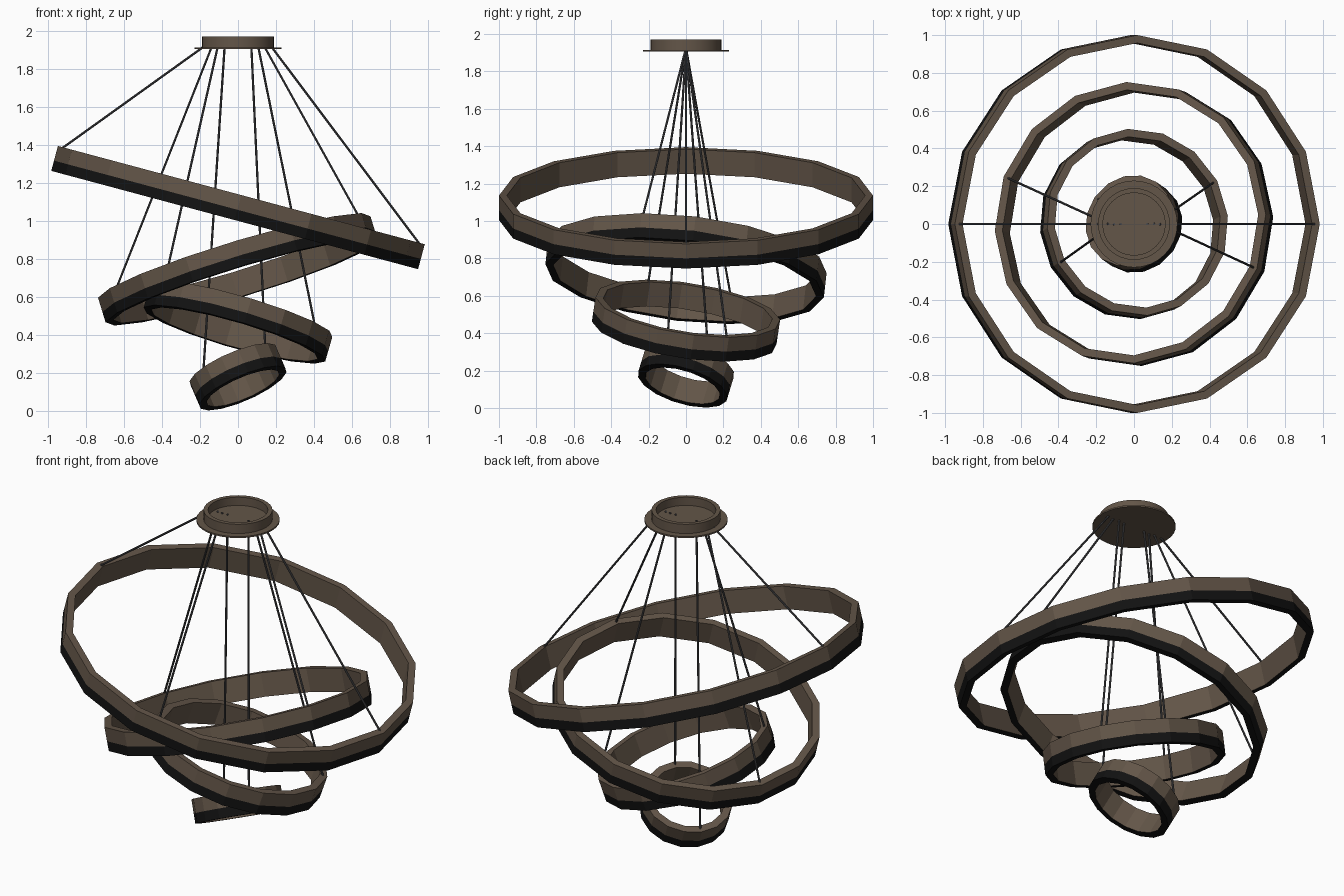
import bpy, bmesh, math
from mathutils import Vector, Matrix

if "Cube" in bpy.data.objects:
    bpy.data.objects.remove(bpy.data.objects["Cube"])


def material(name, rgb):
    m = bpy.data.materials.new(name)
    m.diffuse_color = (*rgb, 1)
    m.use_nodes = True
    m.node_tree.nodes["Principled BSDF"].inputs["Base Color"].default_value = m.diffuse_color
    return m


bronze = material("bronze", (0.125, 0.092, 0.065))
black = material("black", (0.006, 0.006, 0.006))
steel = material("cable_grey", (0.07, 0.07, 0.075))


def lathe(name, profile, sides, mats, closed=False, dark=()):
    """Spin an (r, z) profile round z; profile edges in 'dark' use material 1."""
    bm = bmesh.new()
    rows = []
    for r, z in profile:
        if r == 0:
            rows.append([bm.verts.new((0, 0, z))] * sides)
        else:
            rows.append([bm.verts.new((r * math.cos(a), r * math.sin(a), z))
                         for a in (math.tau * i / sides for i in range(sides))])
    n = len(rows)
    for k in range(n if closed else n - 1):
        a, b = rows[k], rows[(k + 1) % n]
        for i in range(sides):
            j = (i + 1) % sides
            quad = list(dict.fromkeys((a[i], a[j], b[j], b[i])))
            f = bm.faces.new(quad)
            f.material_index = 1 if k in dark else 0
    bmesh.ops.recalc_face_normals(bm, faces=bm.faces)
    me = bpy.data.meshes.new(name)
    bm.to_mesh(me)
    bm.free()
    for m in mats:
        me.materials.append(m)
    ob = bpy.data.objects.new(name, me)
    bpy.context.collection.objects.link(ob)
    return ob


def cable(name, a, b, radius=0.006):
    a, b = Vector(a), Vector(b)
    d = b - a
    ob = lathe(name, [(0, 0), (radius, 0), (radius, d.length), (0, d.length)], 8, [steel])
    ob.matrix_world = Matrix.Translation(a) @ d.to_track_quat('Z', 'Y').to_matrix().to_4x4()


# ceiling canopy: flange, raised rim and recessed floor
canopy = lathe("canopy", [(0, 1.905), (0.23, 1.905), (0.23, 1.914), (0.19, 1.914),
                          (0.19, 1.97), (0.165, 1.97), (0.165, 1.92), (0, 1.92)],
               32, [bronze])
bpy.context.view_layer.objects.active = canopy
canopy.select_set(True)
bpy.ops.object.shade_smooth_by_angle(angle=math.radians(30))

# tilted rings: radius, centre height, tilt, direction of the high side, cable offset
H, T = 0.068, 0.042
rings = [("large", 1.00, 1.07, 15, 180, 0.17),
         ("medium", 0.75, 0.745, 18, -20, 0.135),
         ("small", 0.50, 0.467, 18, 207.5, 0.105),
         ("smallest", 0.25, 0.179, 28, -35, 0.07)]
for name, r, z, tilt, turn, off in rings:
    prof = [(r - T, H), (r, H), (r, -0.012), (r, -H), (r - T, -H)]
    ring = lathe(name + "_ring", prof, 16, [bronze, black], True, (2, 3))
    mat = (Matrix.Translation((0, 0, z)) @ Matrix.Rotation(math.radians(turn), 4, 'Z')
           @ Matrix.Rotation(math.radians(-tilt), 4, 'Y'))
    ring.matrix_world = mat
    # two suspension cables on the high and low sides
    for s in (-1, 1):
        end = mat @ Vector((s * (r - T / 2), 0, H - 0.01))
        top = (math.copysign(off, end.x), 0, 1.925)
        cable(f"{name}_cable_{'left' if end.x < 0 else 'right'}", top, end)
